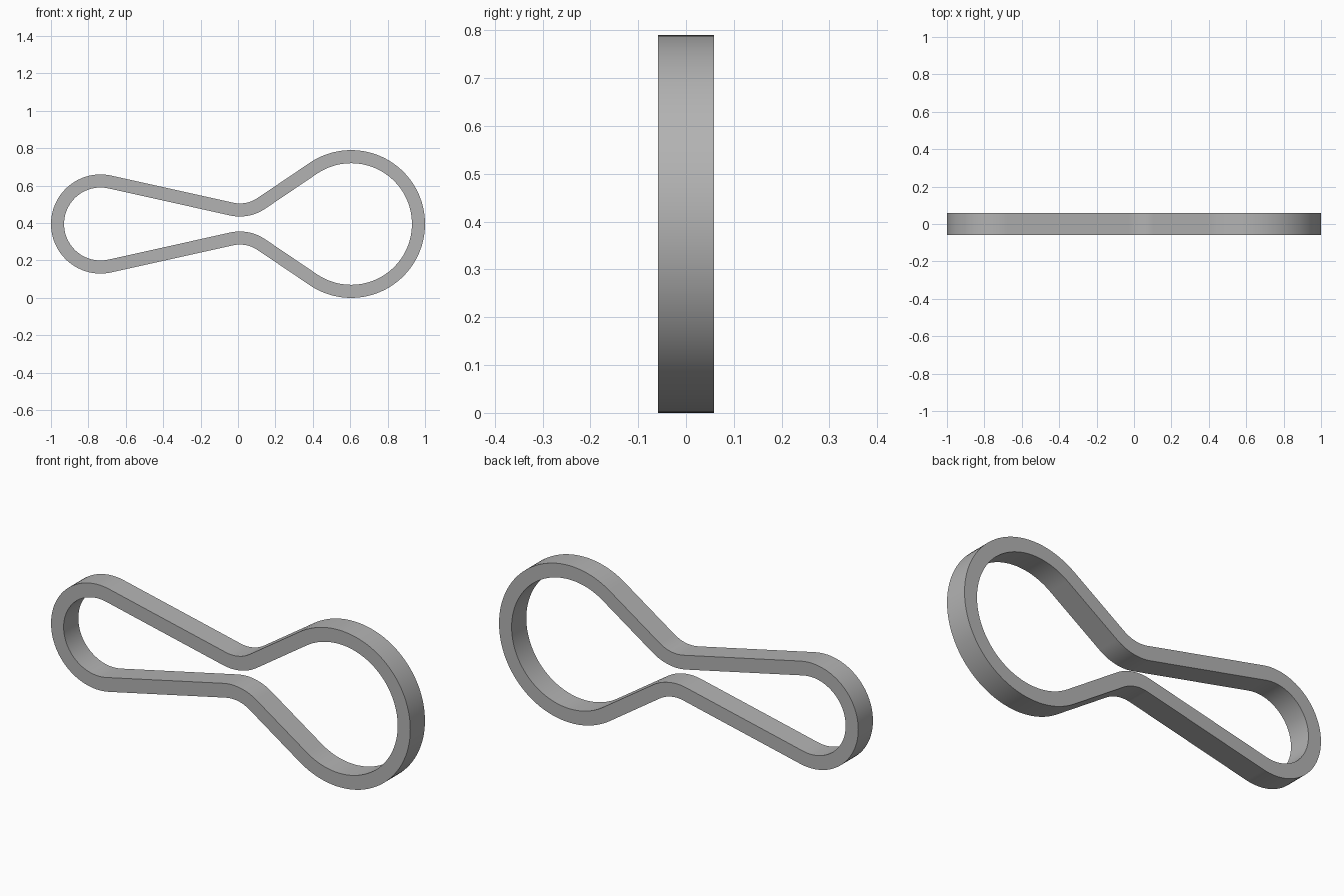
import bpy, bmesh
from math import sin, cos, pi, asin, atan2, hypot, radians

cube = bpy.data.objects.get("Cube")
if cube:
    bpy.data.objects.remove(cube, do_unlink=True)

MID_Z = 0.395        # height of the long axis
HALF_WALL = 0.035    # half the band thickness
HALF_DEPTH = 0.0585  # half the band width along y

# Centreline circles: x, height above the axis, radius
small = (-0.735, 0.0, 0.23)
waist = (0.01, 0.28, 0.205)
large = (0.605, 0.0, 0.36)


def cross_tangent(a, b, sign):
    """Slope angle of the line crossing between two circles."""
    dx, dz = b[0] - a[0], b[1] - a[1]
    return atan2(dz, dx) + sign * asin((a[2] + b[2]) / hypot(dx, dz))


def arc(circle, start, end, offset, steps):
    x, z, r = circle
    for i in range(steps + 1):
        t = start + (end - start) * i / steps
        yield x + (r + offset) * cos(t), z + (r + offset) * sin(t)


slope_l = cross_tangent(small, waist, -1)
slope_r = cross_tangent(waist, large, 1)


def outline(offset):
    """Closed loop at a distance outside the centreline."""
    upper = list(arc(small, pi, pi / 2 + slope_l, offset, 28))
    upper += arc(waist, 1.5 * pi + slope_l, 1.5 * pi + slope_r, -offset, 14)
    upper += arc(large, pi / 2 + slope_r, 0, offset, 36)
    lower = [(x, -z) for x, z in upper[-2:0:-1]]
    return upper + lower


# Band: rectangular section swept round the outline
bm = bmesh.new()
rings = [[bm.verts.new((x, y, z + MID_Z)) for x, z in outline(off)]
         for off, y in ((HALF_WALL, -HALF_DEPTH), (HALF_WALL, HALF_DEPTH),
                        (-HALF_WALL, HALF_DEPTH), (-HALF_WALL, -HALF_DEPTH))]
count = len(rings[0])
for k in range(4):
    a, b = rings[k], rings[(k + 1) % 4]
    for i in range(count):
        j = (i + 1) % count
        bm.faces.new((a[i], a[j], b[j], b[i]))
bmesh.ops.recalc_face_normals(bm, faces=bm.faces)
mesh = bpy.data.meshes.new("looped_band")
bm.to_mesh(mesh)
bm.free()

band = bpy.data.objects.new("looped_band", mesh)
bpy.context.collection.objects.link(band)

# Plain grey
grey = bpy.data.materials.new("plain grey")
grey.use_nodes = True
colour = (0.45, 0.45, 0.45, 1)
grey.diffuse_color = colour
grey.node_tree.nodes["Principled BSDF"].inputs["Base Color"].default_value = colour
mesh.materials.append(grey)

bpy.ops.object.select_all(action='DESELECT')
band.select_set(True)
bpy.context.view_layer.objects.active = band
bpy.ops.object.shade_smooth_by_angle(angle=radians(30))
